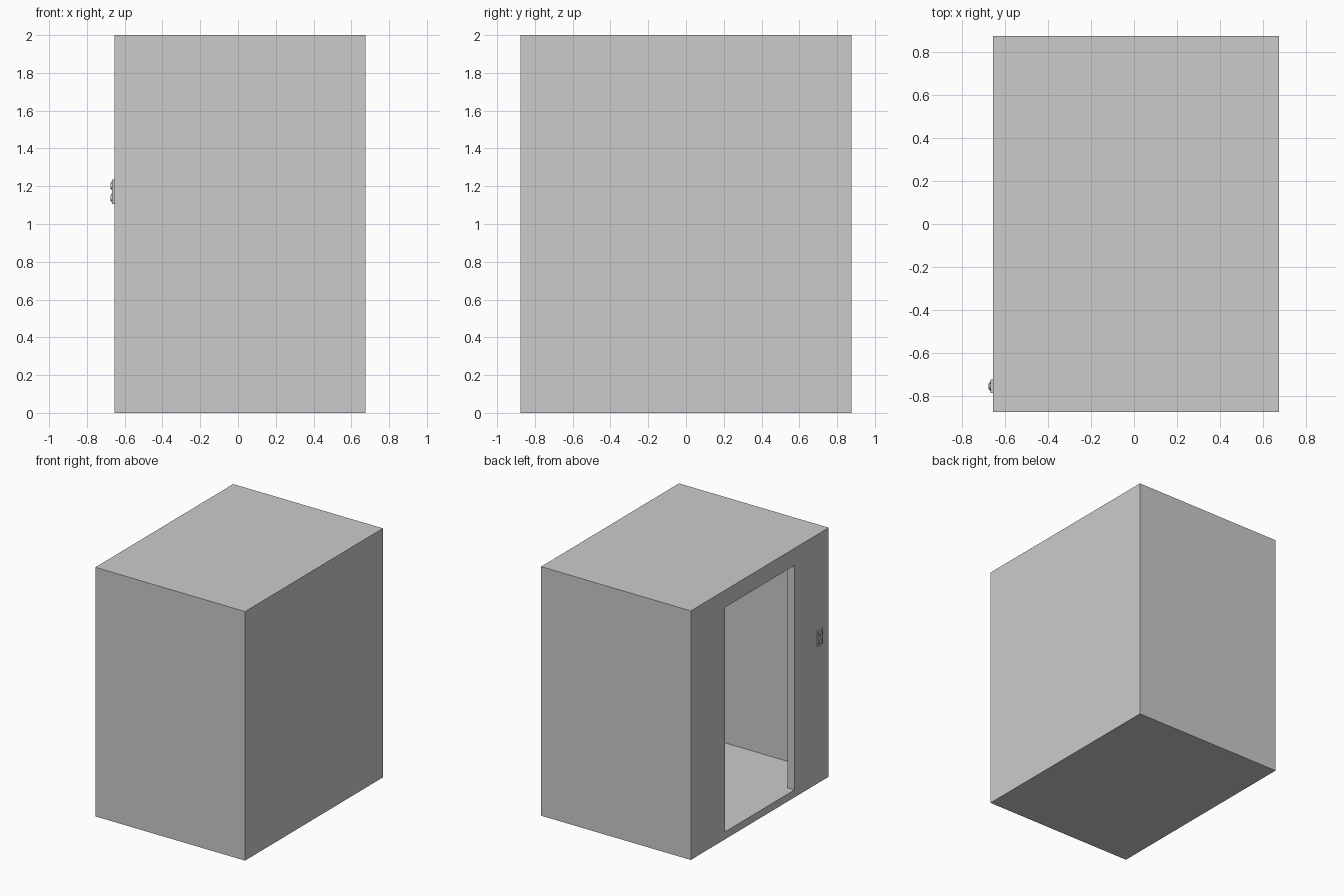
import bpy
import math

if "Cube" in bpy.data.objects:
    bpy.data.objects.remove(bpy.data.objects["Cube"])

X0, X1 = -0.655, 0.675      # outer extents of the cabin
Y = 0.875
H = 2.0
T = 0.06                    # wall thickness


def box(name, lo, hi):
    center = [(a + b) / 2 for a, b in zip(lo, hi)]
    bpy.ops.mesh.primitive_cube_add(size=1, location=center)
    ob = bpy.context.object
    ob.name = name
    ob.scale = [b - a for a, b in zip(lo, hi)]
    bpy.ops.object.transform_apply(location=True, rotation=False, scale=True)
    return ob


def bevel(ob, width, segments):
    mod = ob.modifiers.new("bevel", 'BEVEL')
    mod.width = width
    mod.segments = segments
    mod.limit_method = 'ANGLE'


def cut(ob, cutter):
    mod = ob.modifiers.new(cutter.name, 'BOOLEAN')
    mod.operation = 'DIFFERENCE'
    mod.solver = 'EXACT'
    mod.object = cutter
    bpy.context.view_layer.objects.active = ob
    bpy.ops.object.modifier_apply(modifier=mod.name)
    bpy.data.objects.remove(cutter, do_unlink=True)


def disc(name, y, z, radius, x_out, x_in):
    bpy.ops.mesh.primitive_cylinder_add(
        vertices=32, radius=radius, depth=x_in - x_out,
        location=((x_out + x_in) / 2, y, z), rotation=(0, math.pi / 2, 0))
    ob = bpy.context.object
    ob.name = name
    return ob


# Hollow cabin with an open doorway in the left wall
cabin = box("cabin", (X0, -Y, 0), (X1, Y, H))
cut(cabin, box("cavity", (X0 + T, -Y + T, T), (X1 - T, Y - T, H - T)))
cut(cabin, box("doorway", (X0 - 0.1, -0.44, T), (X0 + 2 * T, 0.44, 1.862)))

# Call panel beside the doorway
PY = -0.755
plate = box("call_plate", (X0 - 0.012, PY - 0.031, 1.105), (X0, PY + 0.031, 1.235))

# Two round call buttons, each in a collar
for label, z in (("upper", 1.202), ("lower", 1.138)):
    collar = disc(label + "_collar", PY, z, 0.023, X0 - 0.016, X0 - 0.006)
    bevel(collar, 0.002, 2)
    button = disc(label + "_button", PY, z, 0.017, X0 - 0.021, X0 - 0.006)
    bevel(button, 0.004, 3)
